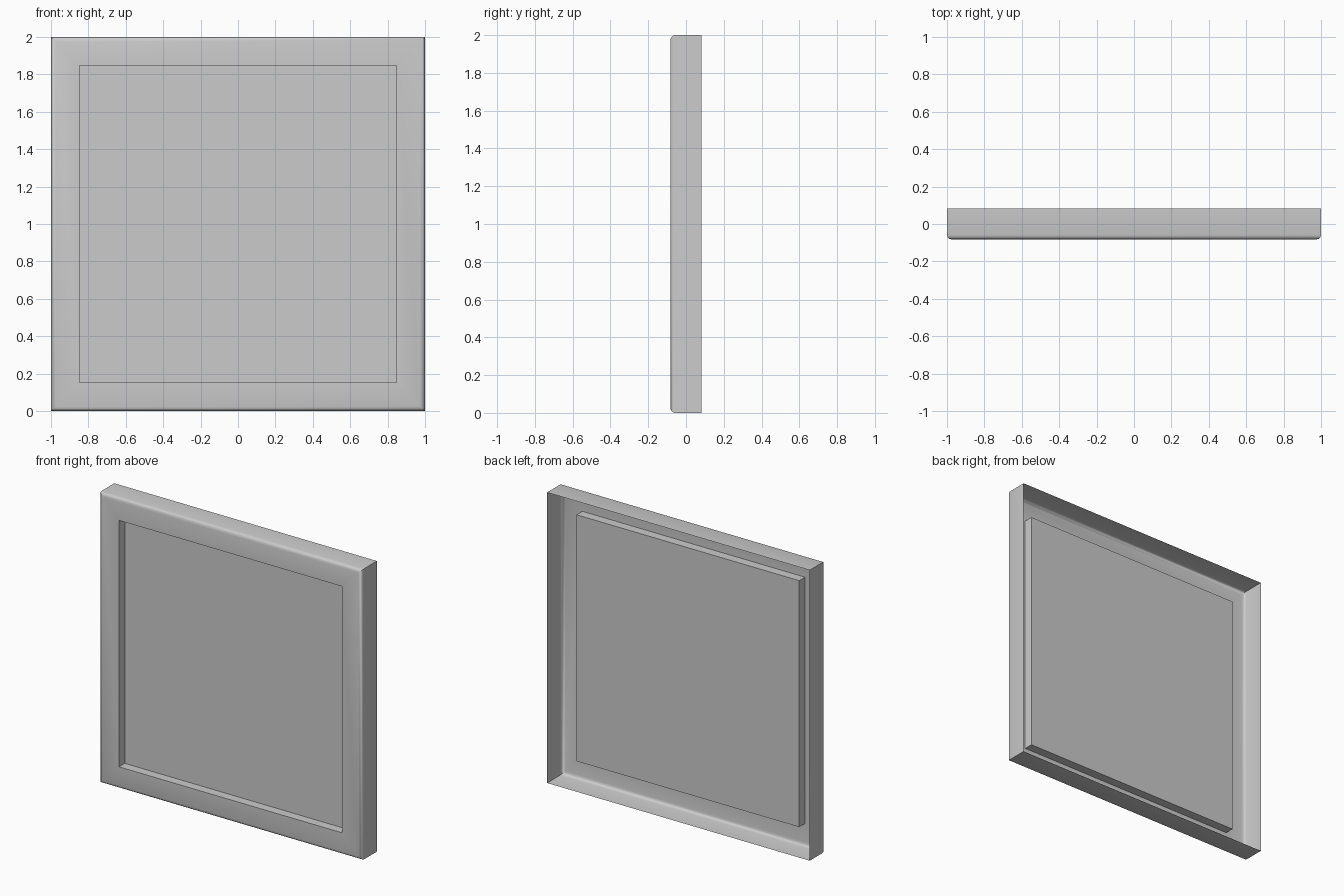
import bpy, bmesh, math

if "Cube" in bpy.data.objects:
    bpy.data.objects.remove(bpy.data.objects["Cube"])

HALF = 1.0        # outer half size
DEPTH = 0.0825    # half depth
R = 0.025         # rounding of the front edge
LIP = 0.848       # half size of the opening
RECESS = -0.02    # y of the recessed panel


def square_shell(name, profile, cap=False):
    """Sweep (half size, y) points round a square; open at the back."""
    bm = bmesh.new()
    rings = [[bm.verts.new((sx * h, y, 1 + sz * h))
              for sx, sz in ((-1, -1), (1, -1), (1, 1), (-1, 1))]
             for h, y in profile]
    for a, b in zip(rings, rings[1:]):
        for i in range(4):
            j = (i + 1) % 4
            bm.faces.new((a[i], a[j], b[j], b[i]))
    if cap:
        bm.faces.new(rings[-1])
    mesh = bpy.data.meshes.new(name)
    bm.to_mesh(mesh)
    bm.free()
    obj = bpy.data.objects.new(name, mesh)
    bpy.context.collection.objects.link(obj)
    bpy.ops.object.select_all(action='DESELECT')
    obj.select_set(True)
    bpy.context.view_layer.objects.active = obj
    bpy.ops.object.shade_smooth_by_angle(angle=math.radians(35))
    return obj


# Frame: side wall, rounded front edge, flat front border
edge = [(HALF - R + R * math.cos(t), -DEPTH + R - R * math.sin(t))
        for t in (k * math.pi / 6 for k in range(4))]
square_shell("frame", [(HALF, DEPTH)] + edge + [(LIP, -DEPTH)])

# Recessed panel: step wall and flat centre, seen as a raised block behind
square_shell("recessed_panel", [(LIP, -DEPTH), (LIP, RECESS)], cap=True)
